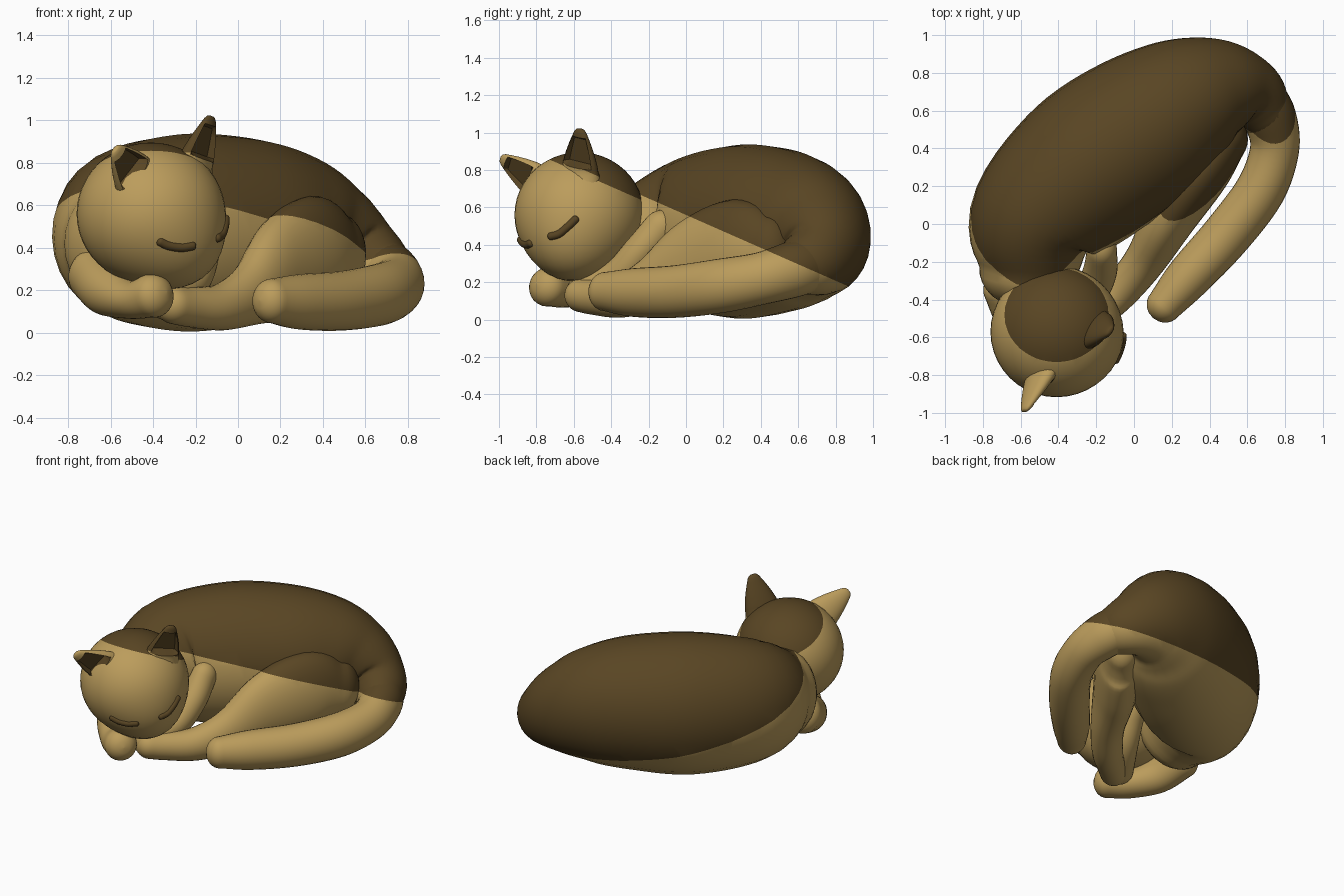
import bpy, bmesh, math
from mathutils import Vector

if "Cube" in bpy.data.objects:
    bpy.data.objects.remove(bpy.data.objects["Cube"])

def material(name, rgb):
    m = bpy.data.materials.new(name)
    m.diffuse_color = (*rgb, 1)
    m.use_nodes = True
    m.node_tree.nodes["Principled BSDF"].inputs["Base Color"].default_value = m.diffuse_color
    return m

TAN = material("light tan", (0.50, 0.335, 0.107))
BROWN = material("dark brown", (0.100, 0.060, 0.017))
N = 28  # points round each cross-section

def finish(bm, name, split=True, line=0.56):
    """Cut along the sloping coat line and colour everything above it brown."""
    co, no = Vector((0, 0, line)), Vector((0, 0.44, 1)).normalized()
    bmesh.ops.recalc_face_normals(bm, faces=bm.faces)
    if split:
        bmesh.ops.bisect_plane(bm, geom=bm.verts[:] + bm.edges[:] + bm.faces[:],
                               plane_co=co, plane_no=no)
    for f in bm.faces:
        f.smooth = True
        if not split or (f.calc_center_median() - co).dot(no) > 0:
            f.material_index = 1
    me = bpy.data.meshes.new(name)
    bm.to_mesh(me)
    bm.free()
    me.materials.append(TAN)
    me.materials.append(BROWN)
    me.set_sharp_from_angle(angle=math.radians(50))
    ob = bpy.data.objects.new(name, me)
    bpy.context.collection.objects.link(ob)
    return ob

def skin(bm, rings):
    """Bridge rings of points into a closed skin; returns faces by ring."""
    vs = [[bm.verts.new(p) for p in r] for r in rings]
    rows = []
    for a, b in zip(vs, vs[1:]):
        n = len(a)
        rows.append([bm.faces.new((a[i], a[(i + 1) % n], b[(i + 1) % n], b[i])) for i in range(n)])
    bm.faces.new(vs[0])
    bm.faces.new(vs[-1][::-1])
    return rows

def catmull(p0, p1, p2, p3, t):
    return [0.5 * (2 * b + (c - a) * t + (2 * a - 5 * b + 4 * c - d) * t * t
                   + (3 * b - a - 3 * c + d) * t ** 3) for a, b, c, d in zip(p0, p1, p2, p3)]

def loft(name, secs, cap0, cap1, split=True, steps=6):
    """Rounded tube through sections (x, y, z, half width, half height)."""
    ext = [[2 * a - b for a, b in zip(secs[0], secs[1])]] + [list(s) for s in secs]
    ext.append([2 * a - b for a, b in zip(secs[-1], secs[-2])])
    pts = []
    for i in range(1, len(ext) - 2):
        pts += [catmull(*ext[i - 1:i + 3], k / steps) for k in range(steps)]
    pts.append(list(secs[-1]))
    frames = []
    for i, p in enumerate(pts):
        a, b = pts[max(i - 1, 0)], pts[min(i + 1, len(pts) - 1)]
        frames.append((Vector(p[:3]), (Vector(b[:3]) - Vector(a[:3])).normalized(), p[3], p[4]))
    def dome(fr, length):
        c, t, w, h = fr
        out = []
        for k in range(1, 8):
            a = k / 8 * math.pi / 2 + (0.17 if k == 7 else 0)
            out.append((c + t * length * math.sin(a), t, w * math.cos(a), h * math.cos(a)))
        return out
    frames = dome(frames[0], -cap0)[::-1] + frames + dome(frames[-1], cap1)
    rings = []
    for c, t, w, h in frames:
        side = t.cross(Vector((0, 0, 1))).normalized()
        up = side.cross(t)
        rings.append([c + side * w * math.cos(a) + up * h * math.sin(a)
                      for a in (2 * math.pi * i / N for i in range(N))])
    bm = bmesh.new()
    skin(bm, rings)
    return finish(bm, name, split)

# curled body, from chest to rump, narrowing into the tail root
loft("body", [(-0.56, -0.25, 0.42, 0.26, 0.30), (-0.52, 0.02, 0.46, 0.36, 0.41),
              (-0.25, 0.29, 0.47, 0.425, 0.465), (0.05, 0.50, 0.475, 0.415, 0.44),
              (0.28, 0.645, 0.45, 0.355, 0.385), (0.46, 0.71, 0.395, 0.275, 0.30),
              (0.61, 0.69, 0.325, 0.195, 0.21), (0.70, 0.59, 0.28, 0.145, 0.15)], 0.2, 0.10)

# tail wrapped round the front
loft("tail", [(0.67, 0.66, 0.30, 0.14, 0.15), (0.72, 0.56, 0.265, 0.14, 0.15),
              (0.745, 0.40, 0.22, 0.13, 0.14), (0.67, 0.18, 0.18, 0.132, 0.145),
              (0.49, -0.06, 0.15, 0.13, 0.14), (0.29, -0.28, 0.145, 0.12, 0.13),
              (0.16, -0.43, 0.15, 0.095, 0.105)], 0.1, 0.09)

# thigh tapering into the hind foot
loft("hind_leg", [(0.47, 0.44, 0.36, 0.13, 0.20), (0.36, 0.28, 0.37, 0.15, 0.275),
                  (0.20, 0.05, 0.29, 0.14, 0.25), (0.06, -0.19, 0.18, 0.11, 0.15),
                  (-0.08, -0.36, 0.12, 0.10, 0.11), (-0.22, -0.49, 0.12, 0.09, 0.095),
                  (-0.30, -0.56, 0.13, 0.09, 0.09)], 0.14, 0.09)

# front legs folded under the chin
loft("front_leg_outer", [(-0.68, -0.34, 0.27, 0.12, 0.13), (-0.62, -0.50, 0.20, 0.11, 0.12),
                         (-0.50, -0.65, 0.155, 0.10, 0.09),
                         (-0.40, -0.74, 0.175, 0.105, 0.105)], 0.1, 0.09)
loft("front_leg_inner", [(-0.17, -0.14, 0.49, 0.08, 0.09), (-0.18, -0.25, 0.36, 0.09, 0.09),
                         (-0.23, -0.37, 0.23, 0.09, 0.09), (-0.34, -0.55, 0.15, 0.09, 0.09)], 0.1, 0.09)

# head: ellipsoid drawn out towards the chin
HEAD = Vector((-0.41, -0.57, 0.56))
CHIN = Vector((0.60, -0.20, -0.78)).normalized()

def on_head(d):
    d = d.normalized()
    bump = 1 + 0.15 * max(0, d.dot(CHIN)) ** 5
    return HEAD + Vector((d.x * 0.35, d.y * 0.347, d.z * 0.335)) * bump

bm = bmesh.new()
bmesh.ops.create_uvsphere(bm, u_segments=40, v_segments=24, radius=1)
for v in bm.verts:
    v.co = on_head(v.co)
finish(bm, "head", line=0.535)

# closed eyes, half sunk into the face
def eye(name, dirs):
    pts = [HEAD + (on_head(Vector(d)) - HEAD) * 0.985 for d in dirs]
    loft(name, [(*p, 0.021, 0.021) for p in pts], 0.018, 0.018, split=False)

eye("eye_front", [(0.13, -0.91, -0.40), (0.24, -0.87, -0.45), (0.40, -0.79, -0.465), (0.53, -0.71, -0.43)])
eye("eye_side", [(0.835, -0.41, -0.32), (0.91, -0.30, -0.29), (0.97, -0.17, -0.18), (1.0, -0.06, -0.07)])

# ears: flattened cones with a hollow brown front
def ear(name, base, tip, width):
    base, tip = Vector(base), Vector(tip)
    axis = (tip - base).normalized()
    face = Vector((0.7, -0.6, -0.35))
    face = (face - axis * face.dot(axis)).normalized()
    side = axis.cross(face)
    n, rings = 24, []
    levels = [-0.4, -0.2, 0, 0.12, 0.19, 0.4, 0.6, 0.76, 0.82, 0.92, 0.98, 1.0]
    for t in levels:
        w = width * (1 - 0.75 * max(t, 0) ** 1.4 + 0.5 * max(-t, 0))
        if t > 0.95:
            w *= 0.85 if t < 1 else 0.5
        ring = []
        for i in range(n):
            a = 2 * math.pi * i / n
            s, c = math.sin(a), math.cos(a)
            depth = (0.5 + max(-t, 0)) * s
            if s > 0.55 and 0.15 < t < 0.8:
                depth = -0.05
            ring.append(base.lerp(tip, t) + side * w * c + face * w * depth)
        rings.append(ring)
    bm = bmesh.new()
    for j, row in enumerate(skin(bm, rings)):
        for i, f in enumerate(row):
            if math.sin(2 * math.pi * (i + 0.5) / n) > 0.55 and 3 <= j <= 7:
                f.material_index = 1
    finish(bm, name)

ear("ear_left", (-0.49, -0.80, 0.735), (-0.58, -0.99, 0.865), 0.115)
ear("ear_right", (-0.20, -0.565, 0.80), (-0.125, -0.565, 1.02), 0.115)
